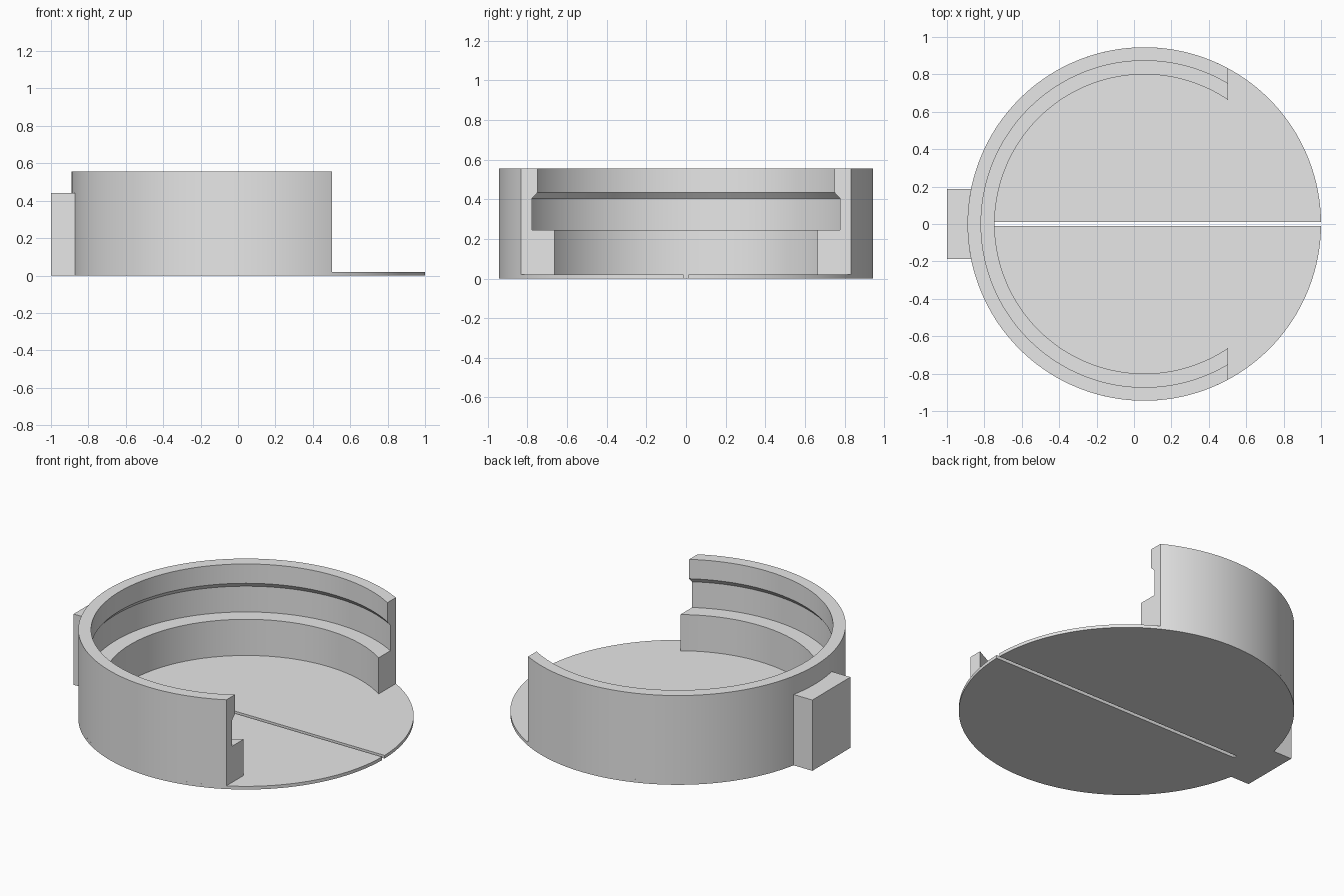
import bpy
import bmesh
import math
from mathutils import Vector

if "Cube" in bpy.data.objects:
    bpy.data.objects.remove(bpy.data.objects["Cube"], do_unlink=True)

CX = 0.055          # centre of the round body
R = 0.945           # outer radius
FLOOR = 0.02        # floor thickness
SEGS = 144

grey = bpy.data.materials.new("light_grey")
grey.use_nodes = True
grey.diffuse_color = (0.8, 0.8, 0.8, 1)
grey.node_tree.nodes["Principled BSDF"].inputs["Base Color"].default_value = (0.8, 0.8, 0.8, 1)


def finish(bm, name):
    bmesh.ops.recalc_face_normals(bm, faces=bm.faces)
    mesh = bpy.data.meshes.new(name)
    bm.to_mesh(mesh)
    bm.free()
    mesh.materials.append(grey)
    obj = bpy.data.objects.new(name, mesh)
    bpy.context.collection.objects.link(obj)
    bpy.ops.object.select_all(action='DESELECT')
    obj.select_set(True)
    bpy.context.view_layer.objects.active = obj
    bpy.ops.object.shade_smooth_by_angle(angle=math.radians(25))
    return obj


def arc(start, end, steps):
    angles = [start + (end - start) * i / steps for i in range(steps + 1)]
    return [(CX + R * math.cos(a), R * math.sin(a)) for a in angles]


def prism(name, outline, height):
    bm = bmesh.new()
    base = bm.faces.new([bm.verts.new((x, y, 0)) for x, y in outline])
    top = bmesh.ops.extrude_face_region(bm, geom=[base], use_keep_orig=True)
    verts = [v for v in top["geom"] if isinstance(v, bmesh.types.BMVert)]
    bmesh.ops.translate(bm, verts=verts, vec=(0, 0, height))
    return finish(bm, name)


# Thin round floor with a slit open at the +x rim
slit = 0.012
a = math.asin(slit / R)
prism("floor_disc", arc(a, 2 * math.pi - a, SEGS) + [(-0.745, -slit), (-0.745, slit)], FLOOR)

# Block on the -x side, hugging the round body
half = 0.187
b = math.asin(half / R)
prism("side_block", arc(math.pi - b, math.pi + b, 12) + [(-1, -half), (-1, half)], 0.44)

# Stepped wall: revolve the section, then cut it flat on the open side
section = [(R, FLOOR), (R, 0.555), (0.873, 0.555), (0.873, 0.435),
           (0.898, 0.405), (0.898, 0.245), (0.8, 0.245), (0.8, FLOOR)]
bm = bmesh.new()
ring = [bm.verts.new((CX + r, 0, z)) for r, z in section]
edges = [bm.edges.new((v, ring[i - 1])) for i, v in enumerate(ring)]
bmesh.ops.spin(bm, geom=ring + edges, cent=(CX, 0, 0), axis=(0, 0, 1),
               angle=2 * math.pi, steps=SEGS)
bmesh.ops.remove_doubles(bm, verts=bm.verts, dist=0.0005)
bmesh.ops.bisect_plane(bm, geom=bm.verts[:] + bm.edges[:] + bm.faces[:],
                       plane_co=Vector((0.503, 0, 0)), plane_no=Vector((1, 0, 0)),
                       clear_outer=True)
bmesh.ops.edgeloop_fill(bm, edges=[e for e in bm.edges if e.is_boundary])
finish(bm, "stepped_wall")
